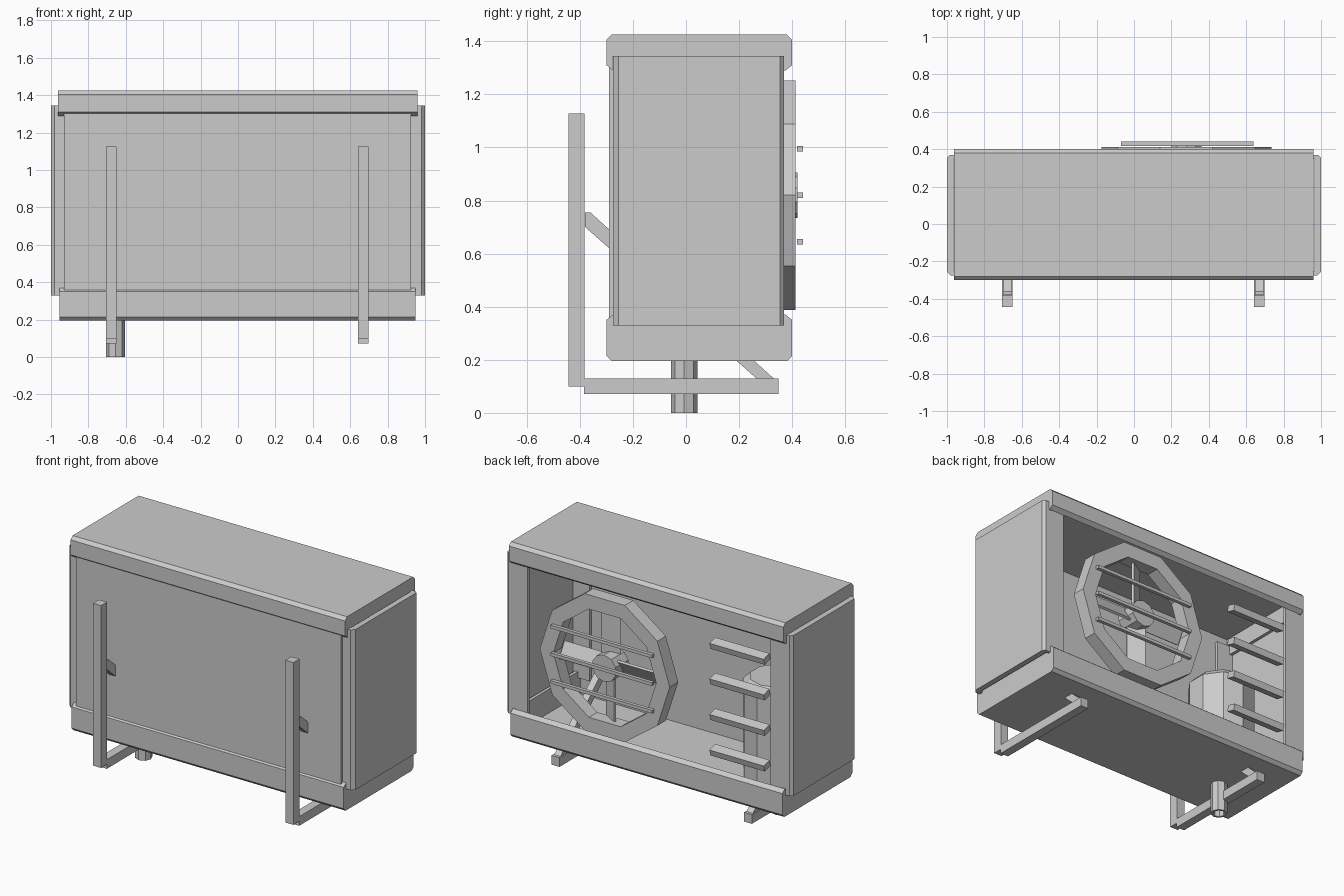
import bpy, bmesh
from math import pi, radians, sin, cos
from mathutils import Vector, Matrix

if "Cube" in bpy.data.objects:
    bpy.data.objects.remove(bpy.data.objects["Cube"])

GREY = (0.6, 0.6, 0.6, 1)
paint = bpy.data.materials.new("light_grey_metal")
paint.use_nodes = True
paint.diffuse_color = GREY
paint.node_tree.nodes["Principled BSDF"].inputs["Base Color"].default_value = GREY


def finish(bm, name):
    bmesh.ops.recalc_face_normals(bm, faces=bm.faces)
    mesh = bpy.data.meshes.new(name)
    bm.to_mesh(mesh)
    bm.free()
    mesh.materials.append(paint)
    obj = bpy.data.objects.new(name, mesh)
    bpy.context.collection.objects.link(obj)
    return obj


def box(name, x, y, z, rot=None):
    """Box from (min, max) ranges, optionally rotated about its centre."""
    size = [b - a for a, b in (x, y, z)]
    centre = Vector([(a + b) / 2 for a, b in (x, y, z)])
    bm = bmesh.new()
    turn = rot if rot else Matrix.Identity(4)
    bmesh.ops.create_cube(bm, size=1, matrix=Matrix.Translation(centre) @ turn @ Matrix.Diagonal((*size, 1)))
    return finish(bm, name)


def prism(name, outline, place, a, b):
    """Extrude a 2D outline between two depths; place(u, v, d) gives 3D."""
    bm = bmesh.new()
    ends = [[bm.verts.new(place(u, v, d)) for u, v in outline] for d in (a, b)]
    for ring in ends:
        bm.faces.new(ring)
    n = len(outline)
    for i in range(n):
        j = (i + 1) % n
        bm.faces.new((ends[0][i], ends[0][j], ends[1][j], ends[1][i]))
    return finish(bm, name)


def tube(name, centre, sides, outer, inner, length, axis_y=False):
    """Open-ended thick ring centred on a point."""
    bm = bmesh.new()
    loops = []
    for r, d in ((outer, -1), (outer, 1), (inner, 1), (inner, -1)):
        loop = []
        for i in range(sides):
            t = 2 * pi * i / sides
            p = (r * cos(t), d * length / 2, r * sin(t)) if axis_y else (r * cos(t), r * sin(t), d * length / 2)
            loop.append(bm.verts.new(Vector(centre) + Vector(p)))
        loops.append(loop)
    for k in range(4):
        a, b = loops[k], loops[(k + 1) % 4]
        for i in range(sides):
            j = (i + 1) % sides
            bm.faces.new((a[i], a[j], b[j], b[i]))
    return finish(bm, name)


def cylinder(name, centre, sides, r1, r2, depth, rot=None):
    bm = bmesh.new()
    m = Matrix.Translation(centre) @ (rot if rot else Matrix.Identity(4))
    bmesh.ops.create_cone(bm, cap_ends=True, segments=sides, radius1=r1, radius2=r2, depth=depth, matrix=m)
    return finish(bm, name)


def yz(u, v, d):
    return (d, u, v)


def xy(u, v, d):
    return (u, v, d)


# Base tray and top cover: chamfered channels closed by end plates
def channel(name, z_flat, z_lip, x0, x1):
    s = 1 if z_lip > z_flat else -1
    shell = [(-.30, z_lip - s * .02), (-.30, z_flat + s * .02), (-.28, z_flat), (.38, z_flat),
             (.40, z_flat + s * .02), (.40, z_lip - s * .02), (.375, z_lip)]
    inside = [(.375, z_flat + s * .025), (-.275, z_flat + s * .025), (-.275, z_lip)]
    prism(name, shell + inside, yz, x0, x1)
    end = shell + [(-.275, z_lip)]
    prism(name + "_right_end", end, yz, x0, x0 + .02)
    prism(name + "_left_end", end, yz, x1 - .02, x1)


channel("base_tray", .195, .37, -.955, .95)
channel("top_cover", 1.425, 1.29, -.962, .96)

# Side panels: folded sheets with flanges at front and back
for side, name in ((-1, "right_side_panel"), (1, "left_side_panel")):
    fold = [(.85, -.25), (.85, -.275), (.98, -.275), (1.0, -.255), (1.0, .355), (.985, .37),
            (.85, .37), (.85, .35), (.965, .35), (.965, -.25)]
    prism(name, [(side * u, v) for u, v in fold], xy, .33, 1.345)

# Front panel
box("front_panel", (-.93, .925), (-.29, -.27), (.33, 1.33))

# Fan shroud, hub, blades and guard bars
FX, FZ = .28, .82
tube("fan_shroud", (FX, .37, FZ), 10, .455, .36, .085, axis_y=True)
cylinder("fan_hub", (FX, .355, FZ), 10, .085, .085, .13, Matrix.Rotation(pi / 2, 4, 'X'))
for i in range(4):
    bm = bmesh.new()
    m = (Matrix.Translation((FX, .35, FZ)) @ Matrix.Rotation(i * pi / 2, 4, 'Y')
         @ Matrix.Translation((0, 0, .2)) @ Matrix.Rotation(radians(30), 4, 'Z')
         @ Matrix.Diagonal((.11, .015, .28, 1)))
    bmesh.ops.create_cube(bm, size=1, matrix=m)
    finish(bm, f"fan_blade_{i + 1}")
for i in (-1, 0, 1):
    z = FZ + i * .175
    box(f"guard_bar_{i + 2}", (-.07, .64), (.418, .44), (z - .01, z + .01))

# Vent slats
for i in range(4):
    z = .475 + i * .225
    box(f"vent_slat_{i + 1}", (-.82, -.44), (.33, .39), (z - .02, z + .02), Matrix.Rotation(radians(-15), 4, 'X'))

# Compressor and drain pipe
cylinder("compressor_body", (-.65, .02, .52), 10, .2, .2, .62)
cylinder("compressor_dome", (-.65, .02, .85), 10, .2, .16, .04)
tube("drain_pipe", (-.655, -.007, .11), 8, .05, .036, .22)

# Wall brackets with a diagonal brace
brace = [(-.38, .70), (-.38, .755), (-.36, .755), (.33, .13), (.265, .13)]
for x, side in ((-.677, "right"), (.67, "left")):
    box(side + "_bracket_post", (x - .028, x + .028), (-.443, -.382), (.1, 1.127))
    box(side + "_bracket_arm", (x - .028, x + .028), (-.384, .348), (.072, .13))
    prism(side + "_bracket_brace", brace, yz, x - .022, x + .022)
